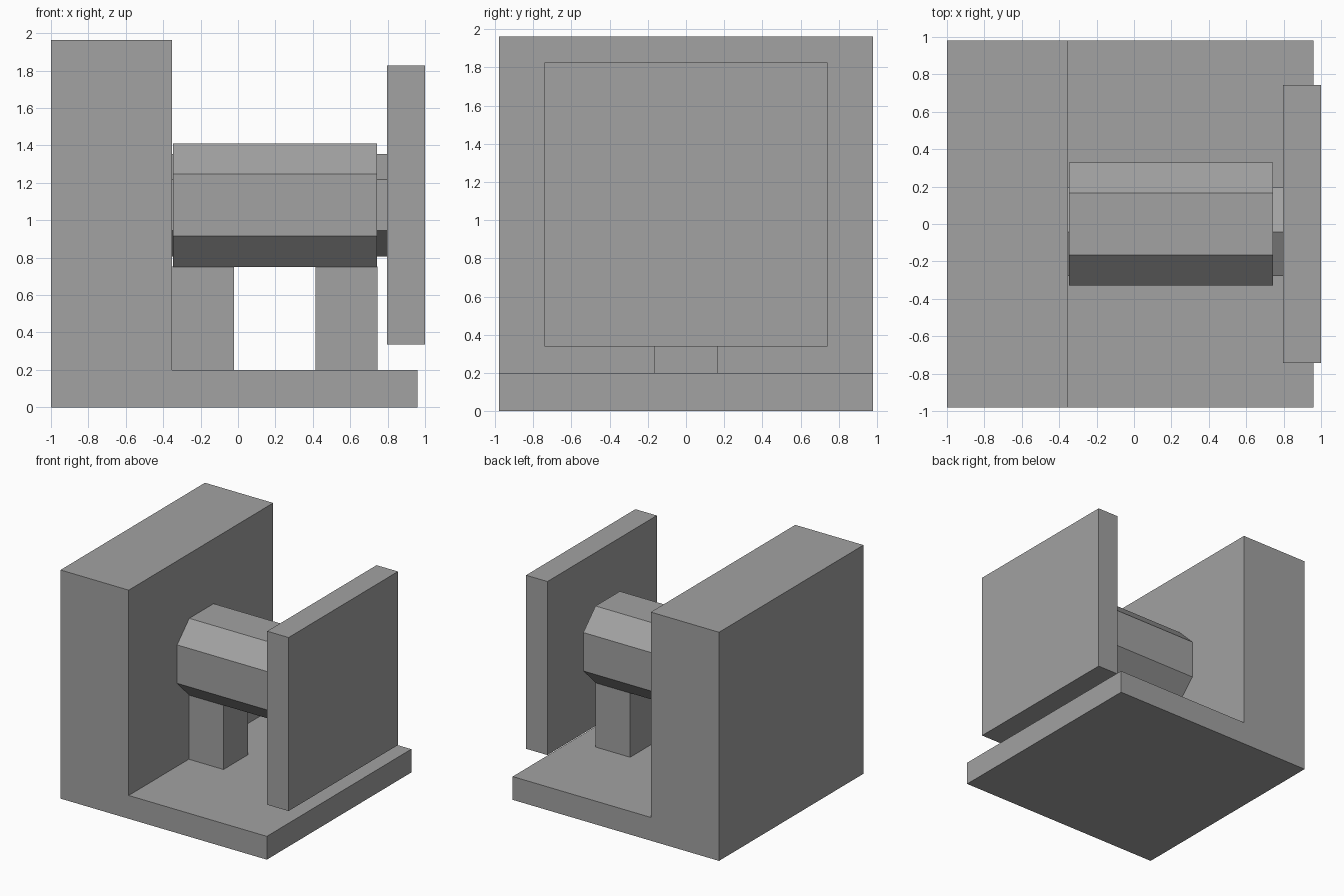
import bpy, bmesh, math
from mathutils import Vector

cube = bpy.data.objects.get("Cube")
if cube:
    bpy.data.objects.remove(cube, do_unlink=True)

GREY = (0.36, 0.36, 0.36, 1)
grey = bpy.data.materials.new("plain_grey")
grey.use_nodes = True
grey.diffuse_color = GREY
grey.node_tree.nodes["Principled BSDF"].inputs["Base Color"].default_value = GREY


def prism(name, outline, offset):
    """Extrude a flat 3D outline along an offset into a closed solid."""
    bm = bmesh.new()
    face = bm.faces.new([bm.verts.new(p) for p in outline])
    grown = bmesh.ops.extrude_face_region(bm, geom=[face])
    moved = [v for v in grown["geom"] if isinstance(v, bmesh.types.BMVert)]
    bmesh.ops.translate(bm, verts=moved, vec=Vector(offset))
    bmesh.ops.recalc_face_normals(bm, faces=bm.faces)
    mesh = bpy.data.meshes.new(name)
    bm.to_mesh(mesh)
    bm.free()
    mesh.materials.append(grey)
    obj = bpy.data.objects.new(name, mesh)
    bpy.context.collection.objects.link(obj)
    return obj


def box(name, x0, x1, half_y, z0, z1):
    outline = [(x0, -half_y, z0), (x1, -half_y, z0), (x1, -half_y, z1), (x0, -half_y, z1)]
    return prism(name, outline, (0, 2 * half_y, 0))


# L-shaped floor and thick end wall
l_shape = [(-1, 0), (0.96, 0), (0.96, 0.2), (-0.352, 0.2), (-0.352, 1.963), (-1, 1.963)]
prism("base_and_wall", [(x, -0.98, z) for x, z in l_shape], (0, 1.96, 0))

# Square end plate
box("end_plate", 0.797, 1, 0.742, 0.337, 1.827)

# Chamfered barrel
R, C, AXIS = 0.33, 0.165, 1.081
barrel = [(R, -C), (R, C), (C, R), (-C, R), (-R, C), (-R, -C), (-C, -R), (C, -R)]
prism("barrel", [(-0.347, y, AXIS + z) for y, z in barrel], (1.091, 0, 0))

# Hexagonal shaft joining wall, barrel and plate
hexagon = [math.radians(90 + 60 * i) for i in range(6)]
prism("shaft", [(-0.352, -0.042 + 0.274 * math.cos(a), AXIS + 0.274 * math.sin(a))
                for a in hexagon], (1.149, 0, 0))

# Two support legs
for name, x in (("inner_leg", -0.352), ("outer_leg", 0.415)):
    box(name, x, x + 0.33, C, 0.2, 0.752)
